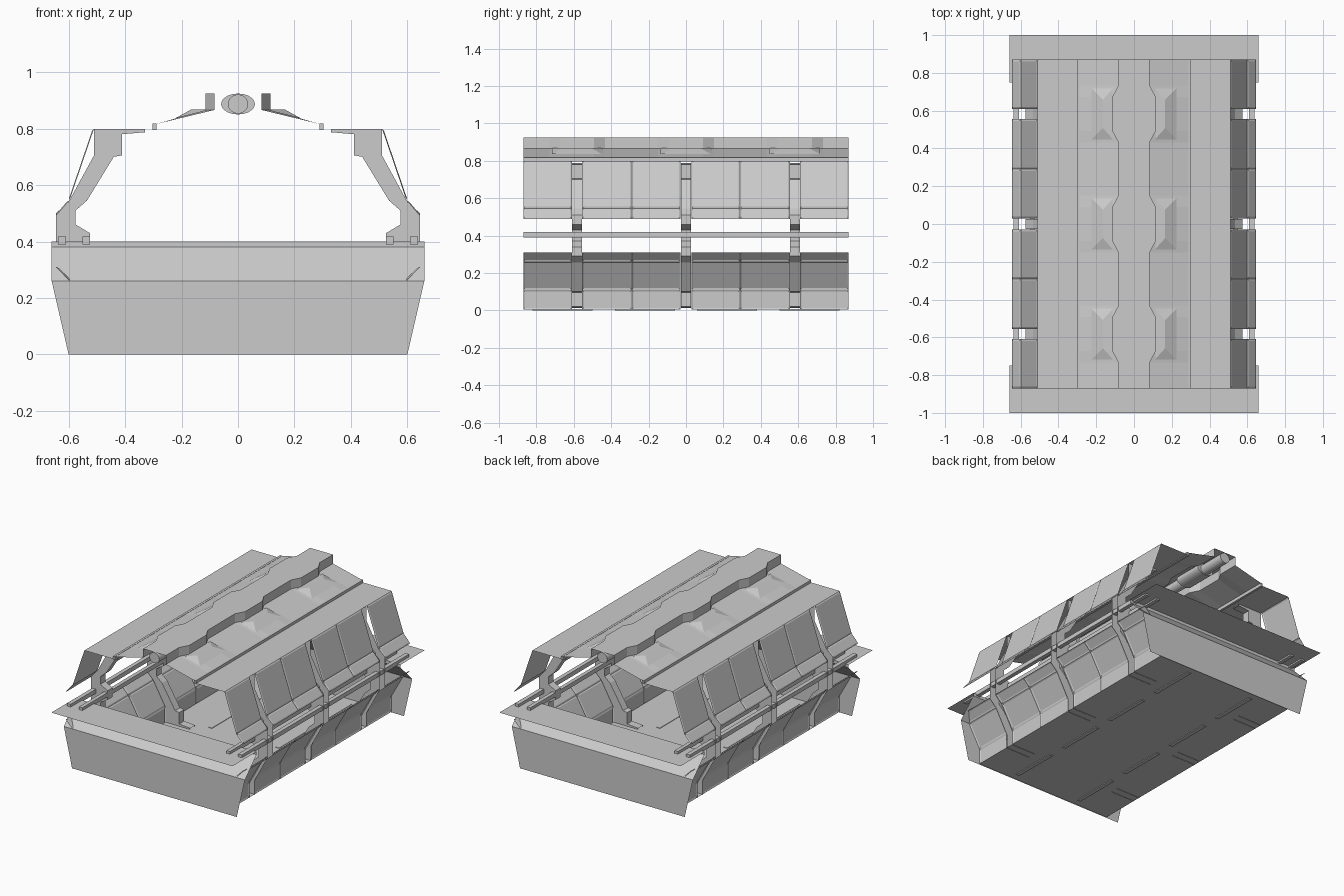
import bpy, bmesh, math

if "Cube" in bpy.data.objects:
    bpy.data.objects.remove(bpy.data.objects["Cube"])

grey = bpy.data.materials.new("plain_grey")
grey.diffuse_color = (0.6, 0.6, 0.6, 1)
grey.use_nodes = True
grey.node_tree.nodes["Principled BSDF"].inputs["Base Color"].default_value = grey.diffuse_color

RIBS = (-0.5825, 0.0, 0.5825)   # y centres of the ribs
END = 0.87                      # half length of the corridor


def add(name, verts, faces):
    mesh = bpy.data.meshes.new(name)
    mesh.from_pydata(verts, [], faces)
    mesh.materials.append(grey)
    ob = bpy.data.objects.new(name, mesh)
    bpy.context.collection.objects.link(ob)
    return ob


def loft(name, rows):
    """Sheet through rows of equal point count."""
    n = len(rows[0])
    verts = [p for r in rows for p in r]
    faces = [(i*n+j, i*n+j+1, (i+1)*n+j+1, (i+1)*n+j)
             for i in range(len(rows)-1) for j in range(n-1)]
    return add(name, verts, faces)


def box(name, x0, x1, y0, y1, z0, z1):
    v = [(x, y, z) for x in (x0, x1) for y in (y0, y1) for z in (z0, z1)]
    f = [(0, 1, 3, 2), (4, 6, 7, 5), (0, 4, 5, 1), (2, 3, 7, 6), (0, 2, 6, 4), (1, 5, 7, 3)]
    return add(name, v, f)


def inset(ob, width, depth):
    bm = bmesh.new()
    bm.from_mesh(ob.data)
    bmesh.ops.inset_individual(bm, faces=bm.faces[:], thickness=width, depth=depth)
    bm.to_mesh(ob.data)
    bm.free()


# End bulkheads with folded flange, as thin sheets
for s, tag in ((-1, "front"), (1, "back")):
    prof = [(0.6, 0.87, 0), (0.66, 0.87, 0.26), (0.66, 0.75, 0.38), (0.66, 0.75, 0.4), (0.66, 1.0, 0.4)]
    loft(tag + "_bulkhead", [[(-x, s*y, z), (x, s*y, z)] for x, y, z in prof])

# Wall panels between the ribs
upper = [(0.51, 0.8), (0.597, 0.545), (0.645, 0.49)]
lower = [(0.51, 0.005), (0.51, 0.11), (0.595, 0.26), (0.645, 0.31)]
bays = [(-END, -0.61), (-0.555, -0.29), (-0.29, -0.03), (0.03, 0.29), (0.29, 0.555), (0.61, END)]
for s, tag in ((-1, "left"), (1, "right")):
    for part, prof in (("upper", upper), ("lower", lower)):
        for a, b in bays:
            ob = loft(f"{tag}_{part}_wall_panel", [[(s*x, y, z) for x, z in prof] for y in (a, b)])
            inset(ob, 0.012, 0.004 * s)

# Ribs: channels open towards the outside, mirrored above and below mid height
inner = [(0.33, 0.787), (0.41, 0.78), (0.41, 0.705), (0.44, 0.70), (0.535, 0.545),
         (0.575, 0.51), (0.575, 0.46), (0.525, 0.43)]
outer = [(0.33, 0.798), (0.51, 0.798), (0.51, 0.705), (0.60, 0.54), (0.645, 0.5)]
flip = lambda pts: [(x, 0.8 - z) for x, z in reversed(pts)]
inner_all = inner + flip(inner)
outer_all = outer + flip(outer)
for s, tag in ((-1, "left"), (1, "right")):
    for yc in RIBS:
        ring = inner_all + outer_all[::-1]
        n, m = len(ring), len(inner_all)
        verts = [(s*x, yc + d, z) for d in (-0.026, 0.026) for x, z in ring]
        faces = [tuple(range(n)), tuple(range(n, 2*n))]
        faces += [(i, i+1, n+i+1, n+i) for i in range(m-1)]
        add(tag + "_rib", verts, faces)
    # Long rails carried by the ribs in the open window band
    for x0, x1 in ((0.525, 0.55), (0.61, 0.637)):
        a, b = sorted((s*x0, s*x1))
        box(tag + "_rail", a, b, -END, END, 0.39, 0.418)
    # Flat roof strip and its raised lip
    loft(tag + "_roof_strip", [[(s*0.30, y, 0.8), (s*0.51, y, 0.8)] for y in (-END, -0.29, 0.29, END)])
    a, b = sorted((s*0.288, s*0.303))
    box(tag + "_roof_lip", a, b, -END, END, 0.795, 0.818)

# Wavy spine: wide at each rib, narrow between
wave = [(-END, 0.083)]
for yc in RIBS:
    wave += [(yc - 0.15, 0.083), (yc - 0.09, 0.115), (yc + 0.09, 0.115), (yc + 0.15, 0.083)]
wave.append((END, 0.083))
loft("roof_spine", [[(-w, y, 0.865), (-w, y, 0.925), (w, y, 0.925), (w, y, 0.865)] for y, w in wave])
for s, tag in ((-1, "left"), (1, "right")):
    loft(tag + "_sloped_roof", [[(s*w, y, 0.866), (s*0.29, y, 0.816)] for y, w in wave])
    # Raised fairings beside the wide parts of the spine
    for yc in RIBS:
        pts = [(0.115, -0.135, 0.863), (0.225, -0.135, 0.835), (0.225, 0.135, 0.835), (0.115, 0.135, 0.863),
               (0.115, -0.13, 0.868), (0.165, -0.075, 0.868), (0.165, 0.075, 0.868), (0.115, 0.13, 0.868)]
        add(tag + "_fairing", [(s*x, yc + y, z) for x, y, z in pts],
            [(4, 5, 6, 7), (0, 1, 5, 4), (1, 2, 6, 5), (2, 3, 7, 6)])


# Pipe inside the spine with oval sleeves
def tube(name, rx, rz, y0, y1):
    bm = bmesh.new()
    bmesh.ops.create_cone(bm, cap_ends=True, segments=20, radius1=1, radius2=1, depth=1)
    for v in bm.verts:
        x, y, z = v.co
        v.co = (x*rx, (y0 + y1)/2 + z*(y1 - y0), 0.887 + y*rz)
    bmesh.ops.recalc_face_normals(bm, faces=bm.faces[:])
    ob = add(name, [], [])
    bm.to_mesh(ob.data)
    bm.free()
    for p in ob.data.polygons:
        p.use_smooth = len(p.vertices) == 4
    for e in ob.data.edges:
        va, vb = (ob.data.vertices[i].co for i in e.vertices)
        e.use_edge_sharp = abs(va.y - vb.y) < 1e-5


tube("ceiling_pipe", 0.036, 0.034, -END, END)
for yc in RIBS:
    tube("pipe_sleeve", 0.06, 0.037, yc - 0.1, yc + 0.1)

# Floor and the slim strips under it
loft("floor", [[(-0.51, y, 0.005), (0.51, y, 0.005)] for y in (-END, END)])
for x in (-0.245, 0.245):
    for yc in (-0.66, -0.22, 0.22, 0.66):
        box("floor_strip", x - 0.013, x + 0.013, yc - 0.16, yc + 0.16, 0.0, 0.008)
